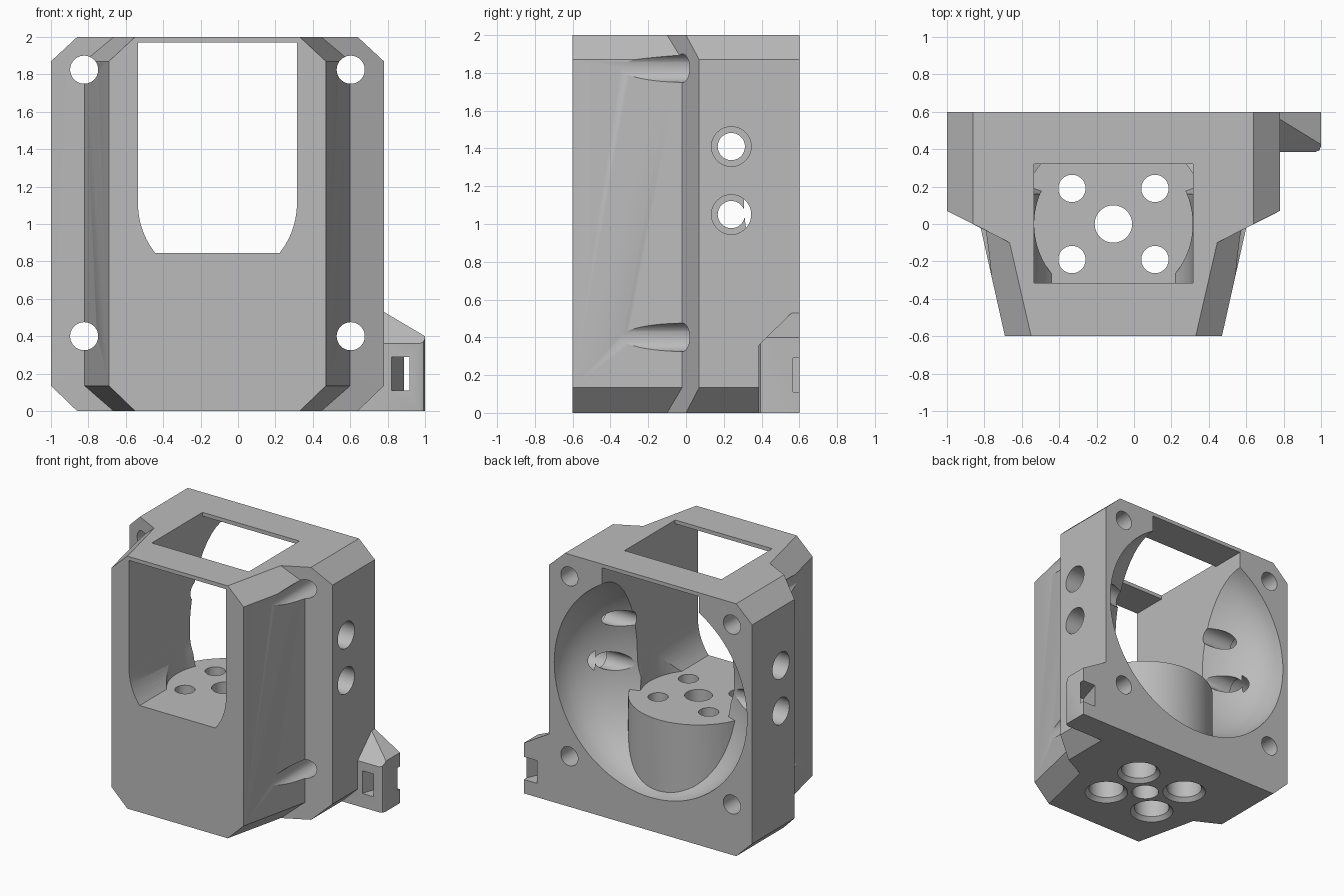
import bpy, bmesh, math
from mathutils import Matrix, Vector

if "Cube" in bpy.data.objects:
    bpy.data.objects.remove(bpy.data.objects["Cube"])

CX = -0.11            # centre line of the housing
FAN_Z = 1.11          # fan axis height
SHELF = 0.845         # shelf height
R = 0.425             # duct half width
TOP = 1.97            # underside of the roof

grey = bpy.data.materials.new("plain grey")
grey.use_nodes = True
grey.diffuse_color = (0.5, 0.5, 0.5, 1)
grey.node_tree.nodes["Principled BSDF"].inputs["Base Color"].default_value = (0.5, 0.5, 0.5, 1)


def finish(name, bm):
    bmesh.ops.recalc_face_normals(bm, faces=bm.faces)
    me = bpy.data.meshes.new(name)
    bm.to_mesh(me)
    bm.free()
    me.materials.append(grey)
    ob = bpy.data.objects.new(name, me)
    bpy.context.collection.objects.link(ob)
    return ob


def loft(name, rings):
    """Closed solid through rings of equal point count."""
    bm = bmesh.new()
    loops = [[bm.verts.new(p) for p in ring] for ring in rings]
    n = len(loops[0])
    for a, b in zip(loops, loops[1:]):
        for i in range(n):
            j = (i + 1) % n
            bm.faces.new((a[i], a[j], b[j], b[i]))
    bm.faces.new(loops[0])
    bm.faces.new(loops[-1])
    return finish(name, bm)


def hull(name, points):
    bm = bmesh.new()
    for p in points:
        bm.verts.new(p)
    bmesh.ops.convex_hull(bm, input=bm.verts)
    return finish(name, bm)


def box(name, lo, hi):
    return hull(name, [(x, y, z) for x in (lo[0], hi[0])
                       for y in (lo[1], hi[1]) for z in (lo[2], hi[2])])


def rod(name, a, b, r1, r2=None, sides=48):
    a, b = Vector(a), Vector(b)
    bm = bmesh.new()
    rot = (b - a).to_track_quat('Z', 'Y').to_matrix().to_4x4()
    bmesh.ops.create_cone(bm, cap_ends=True, segments=sides, radius1=r1,
                          radius2=r1 if r2 is None else r2, depth=(b - a).length,
                          matrix=Matrix.Translation((a + b) / 2) @ rot)
    return finish(name, bm)


def combine(target, tool, op='DIFFERENCE'):
    """Apply one boolean and discard the tool."""
    m = target.modifiers.new("bool", 'BOOLEAN')
    m.operation, m.solver, m.object = op, 'EXACT', tool
    dg = bpy.context.evaluated_depsgraph_get()
    dg.update()
    me = bpy.data.meshes.new_from_object(target.evaluated_get(dg))
    target.modifiers.clear()
    target.data = me
    bpy.data.objects.remove(tool)


def outline(half, z):
    pts = [(CX + x, y, z) for x, y in half]
    return pts + [(CX - x, y, z) for x, y in reversed(half)]


# Housing: stepped outline, chamfered at top and bottom
wide = [(0.89, 0.6), (0.89, 0.07), (0.71, -0.02), (0.58, -0.6)]
small = [(0.75, 0.6), (0.75, 0.0), (0.555, -0.1), (0.44, -0.6)]
housing = loft("housing", [outline(small, 0), outline(wide, 0.135),
                           outline(wide, 1.87), outline(small, 2)])

# Side bracket with sloped top and rounded outer corner
bracket = hull("bracket", [
    (0.6, 0.385, 0), (0.6, 0.6, 0), (1, 0.6, 0), (0.97, 0.385, 0), (0.991, 0.394, 0), (1, 0.415, 0),
    (0.6, 0.385, 0.36), (0.97, 0.385, 0.36), (0.991, 0.394, 0.369), (1, 0.415, 0.39),
    (0.6, 0.56, 0.53), (0.6, 0.6, 0.53), (0.78, 0.56, 0.53), (0.78, 0.6, 0.53),
    (1, 0.425, 0.4), (1, 0.6, 0.4)])
combine(housing, bracket, 'UNION')

# Slanted tie slot through the bracket
combine(housing, hull("tie_slot", [(x, y, z) for z in (0.11, 0.29) for x, y in
        ((0.82, 0.38), (0.915, 0.38), (0.89, 0.61), (1.02, 0.61))]))

# Rounded fan bowl, leaving the round pillar under the shelf
STEPS, SIDES, DEPTH = 14, 96, 0.51
profile = [(0.845, 0.65)]
for i in range(STEPS):
    t = i / STEPS * math.pi / 2
    profile.append((0.845 * math.cos(t), 0.6 - DEPTH * math.sin(t)))
bowl = loft("bowl", [[(CX + r * math.cos(k * math.tau / SIDES), y,
                       FAN_Z + r * math.sin(k * math.tau / SIDES))
                      for k in range(SIDES)] for r, y in profile])
combine(bowl, rod("pillar", (CX, 0, 0.1), (CX, 0, SHELF), 0.505, sides=80))
combine(housing, bowl)

# Duct from front to back: round below, square above
low = math.asin((FAN_Z - SHELF) / R)
half = [(R * math.cos(low * (1 - i / 10)), FAN_Z - R * math.sin(low * (1 - i / 10)))
        for i in range(11)] + [(R, TOP)]
duct = [(CX + x, z) for x, z in half] + [(CX - x, z) for x, z in reversed(half)]
combine(housing, loft("duct", [[(x, y, z) for x, z in duct] for y in (-0.7, 0.7)]))

# Round clearance above the shelf, and the roof window
combine(housing, rod("clearance", (CX, 0, SHELF), (CX, 0, 1.2), R - 0.001, sides=80))
combine(housing, box("roof_window", (CX - R, -0.315, 1.9), (CX + R, 0.32, 2.1)))

# Corner fan screw holes
for s in (-1, 1):
    for z in (0.4, 1.825):
        x = CX + s * 0.7125
        combine(housing, rod("screw_hole", (x, -0.8, z), (x, 0.8, z), 0.075))

# Stepped holes in both side walls
for s in (-1, 1):
    for z in (1.05, 1.41):
        combine(housing, rod("side_hole", (CX + s * 0.3, 0.24, z), (CX + s, 0.24, z), 0.072))
        combine(housing, rod("side_bore", (CX + s * 0.69, 0.24, z), (CX + s, 0.24, z), 0.105))

# Shelf holes with wide bores and chamfered rims underneath
combine(housing, rod("centre_hole", (CX, 0, -0.1), (CX, 0, 1), 0.1))
for sx in (-1, 1):
    for sy in (-1, 1):
        x, y = CX + sx * 0.222, sy * 0.19
        combine(housing, rod("shelf_hole", (x, y, -0.1), (x, y, 1), 0.073))
        combine(housing, rod("shelf_bore", (x, y, -0.1), (x, y, 0.6), 0.13))
        combine(housing, rod("bore_rim", (x, y, -0.03), (x, y, 0.03), 0.19, 0.13))

# Smooth round surfaces, keep sharp edges
bpy.ops.object.select_all(action='DESELECT')
housing.select_set(True)
bpy.context.view_layer.objects.active = housing
bpy.ops.object.shade_smooth_by_angle(angle=math.radians(25))
